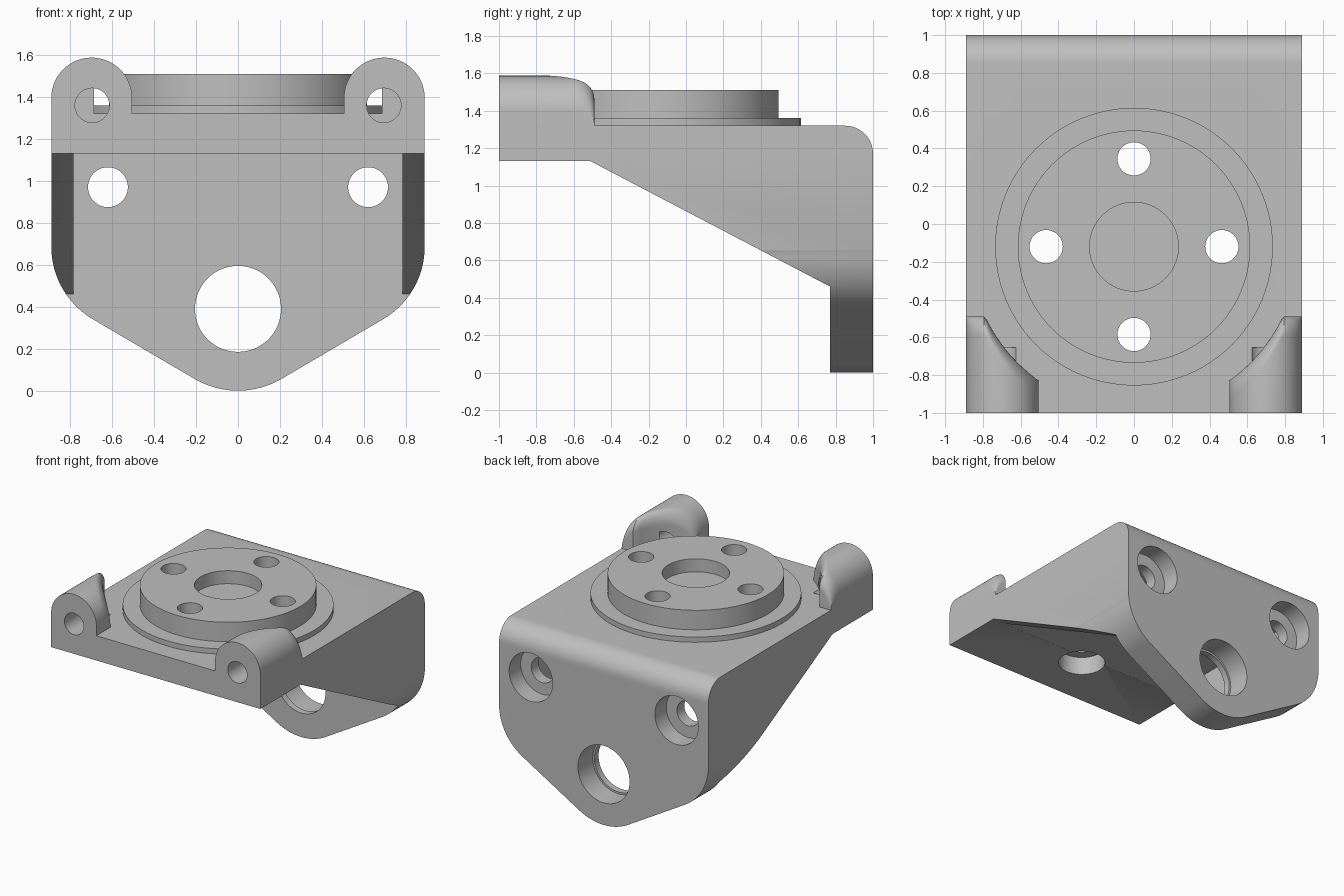
import bpy, bmesh
from math import sin, cos, pi, sqrt, radians
from mathutils import Matrix, Vector

if "Cube" in bpy.data.objects:
    bpy.data.objects.remove(bpy.data.objects["Cube"])

grey = bpy.data.materials.new("plain grey")
grey.use_nodes = True
COLOUR = (0.52, 0.52, 0.52, 1)
grey.diffuse_color = COLOUR
grey.node_tree.nodes["Principled BSDF"].inputs["Base Color"].default_value = COLOUR


def make(name, bm):
    bmesh.ops.recalc_face_normals(bm, faces=bm.faces)
    mesh = bpy.data.meshes.new(name)
    bm.to_mesh(mesh)
    bm.free()
    mesh.materials.append(grey)
    ob = bpy.data.objects.new(name, mesh)
    bpy.context.collection.objects.link(ob)
    return ob


def loft(name, rings):
    """Skin a list of equal-length rings and cap both ends."""
    bm = bmesh.new()
    rows = [[bm.verts.new(p) for p in ring] for ring in rings]
    n = len(rows[0])
    for a, b in zip(rows, rows[1:]):
        for i in range(n):
            j = (i + 1) % n
            bm.faces.new((a[i], a[j], b[j], b[i]))
    bm.faces.new(rows[0])
    bm.faces.new(rows[-1])
    return make(name, bm)


def cylinder(name, r, x, y, z, end, axis="z", sides=64):
    """Cylinder from (x, y, z) running to the coordinate end on its axis."""
    bm = bmesh.new()
    start = z if axis == "z" else y
    depth = end - start
    bmesh.ops.create_cone(bm, cap_ends=True, segments=sides, radius1=r, radius2=r, depth=depth)
    if axis == "y":
        bmesh.ops.rotate(bm, verts=bm.verts, matrix=Matrix.Rotation(pi / 2, 3, "X"))
    mid = Vector((x, y, z))
    mid["xyz".index(axis)] += depth / 2
    bmesh.ops.translate(bm, verts=bm.verts, vec=mid)
    return make(name, bm)


def arc(cx, cz, r, start, stop, n=12):
    return [(cx + r * cos(radians(start + (stop - start) * i / n)),
             cz + r * sin(radians(start + (stop - start) * i / n))) for i in range(n + 1)]


def boolean(ob, cutter, operation="DIFFERENCE"):
    mod = ob.modifiers.new("cut", "BOOLEAN")
    mod.object, mod.operation, mod.solver = cutter, operation, "EXACT"
    graph = bpy.context.evaluated_depsgraph_get()
    mesh = bpy.data.meshes.new_from_object(ob.evaluated_get(graph))
    ob.modifiers.clear()
    ob.data = mesh


def cut(targets, cutter):
    for ob in targets:
        boolean(ob, cutter)
    bpy.data.objects.remove(cutter)


W, DECK, UNDER, BACK = 0.89, 1.32, 1.13, 0.77
DISC_Y = -0.12

# Bracket: side profile trimmed by the front outline
side = [(-1, DECK), (-1, UNDER), (-0.51, UNDER), (BACK, 0.46), (BACK, -0.1), (1, -0.1)]
side += arc(0.85, DECK - 0.15, 0.15, 0, 90)
bracket = loft("bracket", [[(x, y, z) for y, z in side] for x in (-W, W)])
right = arc(0, 0.41, 0.41, -90, -60) + arc(W - 0.4, 0.686, 0.4, -60, 0) + [(W, 1.5)]
right[-2] = (W, 0.686)
# widen the straight flanks slightly so they clear the side walls
right = [(x + 0.01 if z > 0.68 else x, z) for x, z in right]
outline = right + [(-x, z) for x, z in reversed(right[1:])]
trim = loft("trim", [[(x, y, z) for x, z in outline] for y in (-1.2, 1.2)])
boolean(bracket, trim, "INTERSECT")
bpy.data.objects.remove(trim)

# Hollow between the two side gussets
pocket = [(-0.509, UNDER), (-0.509, -0.5), (BACK, -0.5), (BACK, UNDER)]
cut([bracket], loft("pocket", [[(x, y, z) for y, z in pocket] for x in (-0.785, 0.785)]))

# Round mount on the deck
flange = cylinder("mount_flange", 0.735, 0, DISC_Y, DECK, 1.36, sides=96)
disc = cylinder("mount_disc", 0.615, 0, DISC_Y, 1.36, 1.51, sides=96)
cut([disc], cylinder("recess", 0.235, 0, DISC_Y, 1.41, 1.7))
for i in range(4):
    x = 0.465 * cos(i * pi / 2)
    y = DISC_Y + 0.465 * sin(i * pi / 2)
    cut([bracket, flange, disc], cylinder("bolt_hole", 0.088, x, y, 1, 1.7, sides=40))
    cut([bracket], cylinder("counterbore", 0.167, x, y, 1, 1.27, sides=48))

# Back plate holes, stepped from behind
for x, z, r, wide, step in ((-0.62, 0.97, 0.095, 0.185, 0.86),
                            (0.62, 0.97, 0.095, 0.185, 0.86),
                            (0, 0.39, 0.205, 0.22, 0.82)):
    cut([bracket], cylinder("through_hole", r, x, 0.6, z, 1.2, "y"))
    cut([bracket], cylinder("step", wide, x, step, z, 1.2, "y"))


# Front ears, hollowed around the mount with rounded rear edges
EAR_X, EAR_Z, EAR_R, STEPS = 0.6975, 1.395, 0.1925, 36


def ear_section(s, i):
    a = pi * i / STEPS
    x = EAR_X - EAR_R * cos(a)
    top = EAR_Z + EAR_R * sin(a)
    rear = min(-0.49, DISC_Y - sqrt(max(0.87 ** 2 - x * x, 0)))
    r = min(0.1, 0.9 * (top - DECK))
    rounded = arc(rear - r, top - r, r, 0, 90, 10)
    return [(s * x, y, z) for y, z in [(-1, top), (-1, DECK), (rear, DECK)] + rounded]


ears = []
for s, label in ((1, "left"), (-1, "right")):
    ear = loft(label + "_ear", [ear_section(s, i) for i in range(STEPS + 1)])
    cut([ear, bracket], cylinder("screw_hole", 0.082, s * 0.695, -1.2, 1.36, -0.655, "y", 40))
    ears.append(ear)

# Smooth the curved faces, keep the edges crisp
bpy.ops.object.select_all(action="DESELECT")
for ob in [bracket, flange, disc] + ears:
    ob.select_set(True)
    bpy.context.view_layer.objects.active = ob
bpy.ops.object.shade_smooth_by_angle(angle=radians(30))
